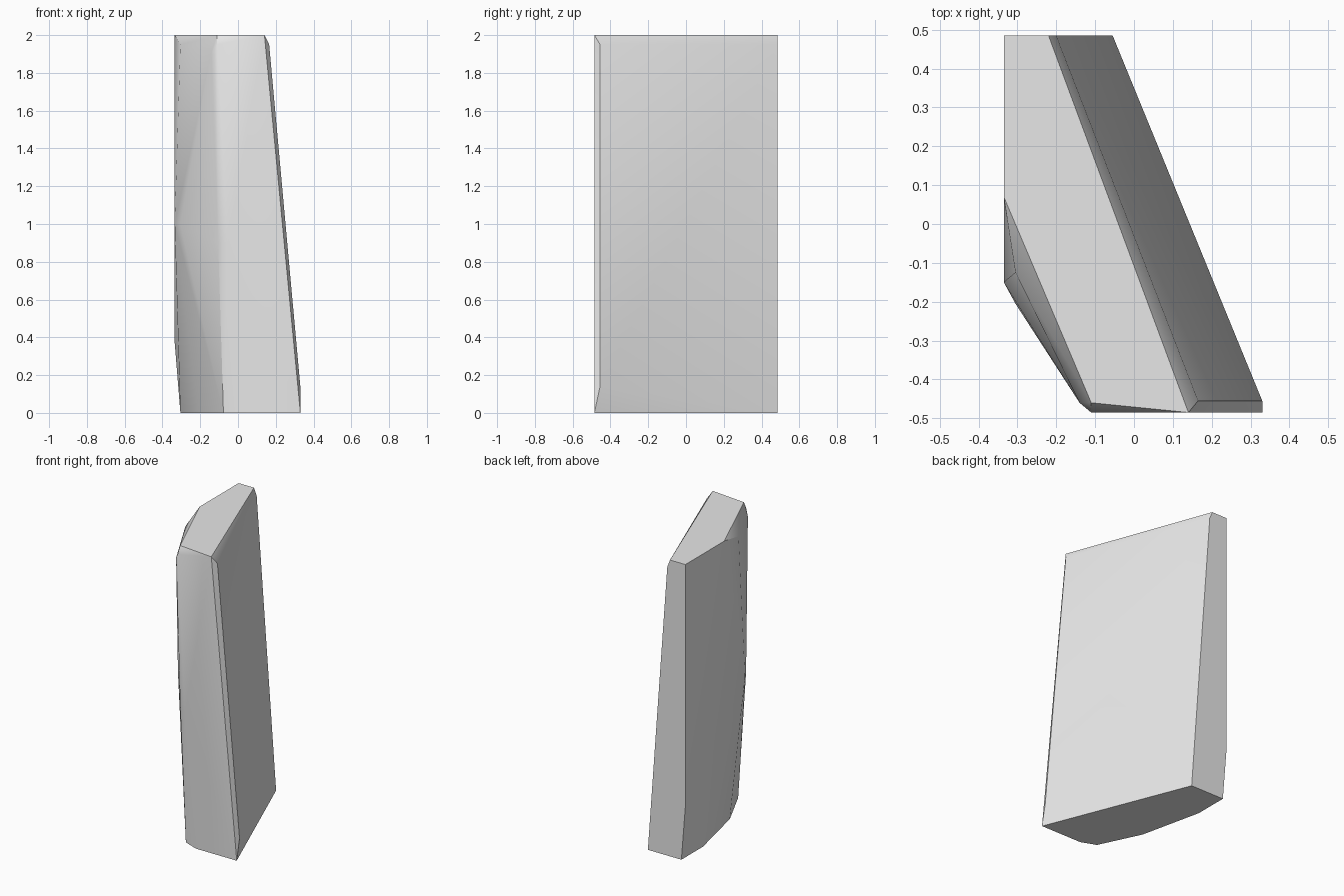
import bpy
import bmesh
import math

# Remove only the default cube
default_cube = bpy.data.objects.get("Cube")
if default_cube:
    bpy.data.objects.remove(default_cube, do_unlink=True)

# Outer limits of the slab
LEFT, RIGHT = -0.335, 0.33
FRONT, BACK = -0.485, 0.485
TOP = 2.0
SHOULDER = 1.95


def make_material(name, colour):
    material = bpy.data.materials.new(name)
    material.use_nodes = True
    material.diffuse_color = colour
    material.node_tree.nodes["Principled BSDF"].inputs["Base Color"].default_value = colour
    return material


def add_section(mesh, height, outline):
    """Place the corner points of one horizontal section."""
    for x, y in outline:
        mesh.verts.new((x, y, height))


def build_faceted_solid(name, sections, material):
    """Wrap a skin of flat facets around stacked sections."""
    mesh = bmesh.new()
    for height, outline in sections:
        add_section(mesh, height, outline)
    hull = bmesh.ops.convex_hull(mesh, input=mesh.verts[:], use_existing_faces=False)
    spare = {item for key in ("geom_interior", "geom_unused") for item in hull[key]
             if isinstance(item, bmesh.types.BMVert)}
    bmesh.ops.delete(mesh, geom=list(spare), context='VERTS')
    bmesh.ops.dissolve_limit(mesh, angle_limit=math.radians(0.5),
                             verts=mesh.verts[:], edges=mesh.edges[:])
    bmesh.ops.recalc_face_normals(mesh, faces=mesh.faces[:])
    data = bpy.data.meshes.new(name)
    mesh.to_mesh(data)
    mesh.free()
    data.materials.append(material)
    solid = bpy.data.objects.new(name, data)
    bpy.context.collection.objects.link(solid)
    return solid


# Sections from the foot to the top: leaning right side, rounded left front
foot = [(RIGHT, FRONT), (-0.055, BACK), (-0.305, BACK), (-0.305, 0.255),
        (-0.21, -0.167), (-0.077, -0.446), (0.025, FRONT)]
right_heel = [(RIGHT, -0.455)]
left_heel = [(LEFT, BACK)]
waist = [(-0.055, FRONT), (-0.105, -0.465)]
belly = [(LEFT, -0.15), (-0.305, -0.205)]
brow = [(-0.14, -0.46)]
shoulder = [(-0.11, FRONT), (-0.305, -0.125), (0.165, -0.455), (-0.2, BACK)]
crown = [(LEFT, BACK), (-0.22, BACK), (0.14, FRONT), (-0.11, -0.46), (LEFT, 0.07)]

grey = make_material("stone_grey", (0.8, 0.8, 0.8, 1.0))
slab = build_faceted_solid("stone_slab", [
    (0.0, foot), (0.14, right_heel), (0.37, left_heel), (0.9, waist),
    (1.0, belly), (1.91, brow), (SHOULDER, shoulder), (TOP, crown),
], grey)

# Soft shading across shallow facets, crisp edges elsewhere
bpy.ops.object.select_all(action='DESELECT')
slab.select_set(True)
bpy.context.view_layer.objects.active = slab
bpy.ops.object.shade_smooth_by_angle(angle=math.radians(30))
